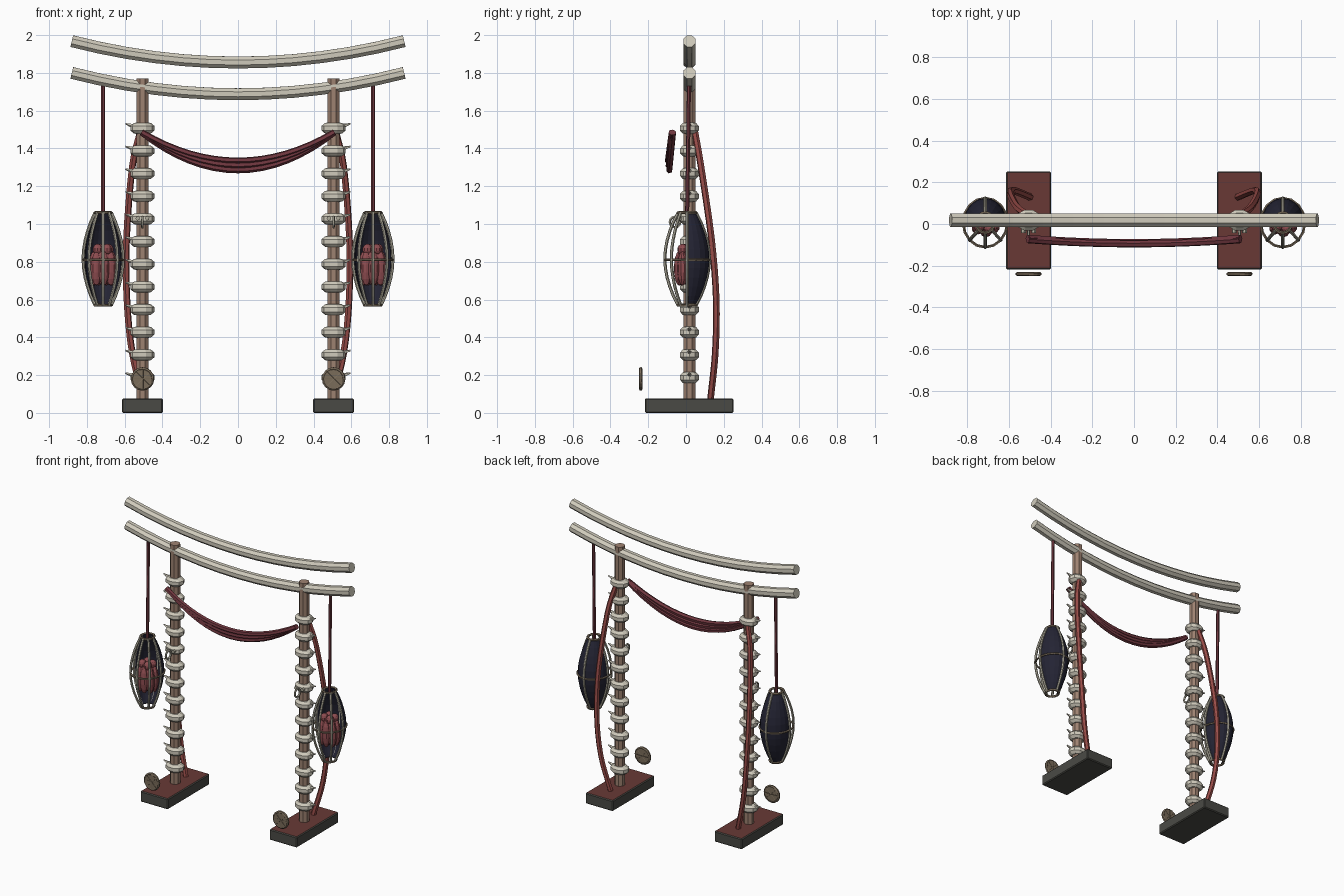
import bpy, bmesh, math
from mathutils import Vector

if "Cube" in bpy.data.objects:
    bpy.data.objects.remove(bpy.data.objects["Cube"])


def mat(name, r, g, b):
    m = bpy.data.materials.new(name)
    lin = [(c / 255 / 12.92) if c < 10 else ((c / 255 + 0.055) / 1.055) ** 2.4 for c in (r, g, b)]
    m.diffuse_color = (*lin, 1)
    m.use_nodes = True
    m.node_tree.nodes["Principled BSDF"].inputs["Base Color"].default_value = m.diffuse_color
    return m


BONE = mat("pale bone", 208, 203, 188)
RIB = mat("grey bone", 176, 172, 156)
WOOD = mat("tan wood", 158, 130, 113)
SINEW = mat("sinew red", 152, 76, 72)
CLOTH = mat("dark maroon", 112, 55, 63)
FLESH = mat("flesh pink", 142, 76, 80)
STONE = mat("dark stone", 74, 74, 69)
STAIN = mat("stained red stone", 104, 57, 53)
SHELL = mat("night navy", 36, 36, 52)
BRONZE = mat("old bronze", 122, 108, 90)


def finish(name, bm, *mats):
    bmesh.ops.recalc_face_normals(bm, faces=bm.faces)
    me = bpy.data.meshes.new(name)
    bm.to_mesh(me)
    bm.free()
    for m in mats:
        me.materials.append(m)
    ob = bpy.data.objects.new(name, me)
    bpy.context.collection.objects.link(ob)
    return ob


def tube(bm, pts, rad, sides=8, closed=False):
    """Sweep a regular polygon along a path; rad may be one value or one per point."""
    pts = [Vector(p) for p in pts]
    n = len(pts)
    rads = rad if isinstance(rad, list) else [rad] * n
    ref, rings = None, []
    for i, p in enumerate(pts):
        a = pts[(i - 1) % n] if closed or i > 0 else p
        b = pts[(i + 1) % n] if closed or i < n - 1 else p
        t = (b - a).normalized()
        if ref is None:
            ref = t.orthogonal()
        ref = (ref - t * ref.dot(t)).normalized()
        side = t.cross(ref)
        rings.append([bm.verts.new(p + rads[i] * (ref * math.cos(w) + side * math.sin(w)))
                      for w in ((k + 0.5) * 2 * math.pi / sides for k in range(sides))])
    for i in range(n if closed else n - 1):
        r, q = rings[i], rings[(i + 1) % n]
        for k in range(sides):
            j = (k + 1) % sides
            bm.faces.new((r[k], r[j], q[j], q[k]))
    if not closed:
        bm.faces.new(rings[0])
        bm.faces.new(rings[-1])


def smooth_path(pts, steps=4):
    """Catmull-Rom curve through a few points."""
    p = [Vector(v) for v in pts]
    p = [2 * p[0] - p[1]] + p + [2 * p[-1] - p[-2]]
    out = []
    for i in range(1, len(p) - 2):
        a, b, c, d = p[i - 1:i + 3]
        for k in range(steps):
            t = k / steps
            out.append(0.5 * (2 * b + (c - a) * t + (2 * a - 5 * b + 4 * c - d) * t * t
                              + (3 * b - a - 3 * c + d) * t ** 3))
    return out + [p[-2]]


def circle(c, r, axis="z", n=16):
    c, out = Vector(c), []
    for k in range(n):
        u, v = r * math.cos(2 * math.pi * k / n), r * math.sin(2 * math.pi * k / n)
        out.append(c + Vector({"x": (0, u, v), "y": (u, 0, v), "z": (u, v, 0)}[axis]))
    return out


def lathe(bm, prof, c, sides, a0=0.0, a1=2 * math.pi, sy=1.0):
    """Revolve (radius, height) points about a vertical line through c."""
    full = abs(a1 - a0 - 2 * math.pi) < 1e-6
    cols = []
    for k in range(sides if full else sides + 1):
        w = a0 + (a1 - a0) * k / sides
        cols.append([bm.verts.new((c[0] + r * math.cos(w), c[1] + sy * r * math.sin(w), c[2] + h))
                     for r, h in prof])
    for k in range(sides):
        a, b = cols[k], cols[(k + 1) % len(cols)]
        for i in range(len(prof) - 1):
            bm.faces.new((a[i], b[i], b[i + 1], a[i + 1]))


Y = 0.018   # depth of the posts and beams
PX = 0.506  # post offset

# Two bowed crossbeams
for name, z in (("lower_beam", 1.687), ("upper_beam", 1.855)):
    bm = bmesh.new()
    xs = [-0.88 + 1.76 * i / 12 for i in range(13)]
    tube(bm, [(x, Y, z + 0.113 * (x / 0.88) ** 2) for x in xs], 0.034)
    finish(name, bm, BONE)

# Three-strand swag across the front
bm = bmesh.new()
for k, sag in enumerate((0.15, 0.175, 0.2)):
    pts = []
    for i in range(17):
        t = -1 + i / 8
        pts.append((0.51 * t, -0.072 - 0.02 * (1 - t * t) + 0.004 * (k - 1), 1.485 - sag * (1 - t * t)))
    tube(bm, pts, 0.017, 6)
finish("swag", bm, CLOTH)


def lantern_r(t):  # cage radius, t from 0 (bottom) to 1 (top)
    return 0.048 + 0.07 * math.sin(math.pi * t) ** 0.9


for s, tag in ((-1, "left"), (1, "right")):
    px = s * PX

    # Footing with a stained top
    bm = bmesh.new()
    bmesh.ops.create_cube(bm, size=1)
    for v in bm.verts:
        v.co = Vector((px + v.co.x * 0.216, 0.017 + v.co.y * 0.47, 0.038 + v.co.z * 0.076))
    bmesh.ops.bevel(bm, geom=bm.edges[:], offset=0.006, segments=1, affect='EDGES')
    bm.normal_update()
    for f in bm.faces:
        f.material_index = int(f.normal.z > 0.9)
    finish(tag + "_footing", bm, STONE, STAIN)

    # Post
    bm = bmesh.new()
    tube(bm, [(px, Y, 0.07), (px, Y, 1.77)], 0.034)
    finish(tag + "_post", bm, WOOD)

    # Vertebrae with outward spurs
    bm = bmesh.new()
    prof = [(0.03, -0.03), (0.045, -0.028), (0.064, -0.012), (0.064, 0.012), (0.045, 0.028), (0.03, 0.03)]
    for i in range(12):
        z = 0.187 + 0.12 * i
        lathe(bm, prof, (px, Y, z), 10, sy=0.82)
        tube(bm, [(px + s * 0.05, Y, z + 0.012), (px + s * 0.09, Y, z + 0.024)], [0.012, 0.004], 5)
    finish(tag + "_vertebrae", bm, BONE)

    # Small ring on the front of the post
    bm = bmesh.new()
    tube(bm, circle((px, -0.058, 1.01), 0.028, "x", 12), 0.007, 5, True)
    for d in (-0.025, 0.025):
        tube(bm, [(px + d, -0.02, 1.03), (px + d, -0.042, 1.03)], 0.012, 6)
    finish(tag + "_post_ring", bm, RIB)

    # Sinew bowing behind the post
    bm = bmesh.new()
    pts = [(0.515, 0.045, 1.5), (0.56, 0.08, 1.3), (0.59, 0.135, 0.92), (0.588, 0.16, 0.6),
           (0.56, 0.155, 0.32), (0.5, 0.13, 0.075)]
    tube(bm, smooth_path([(s * x, y, z) for x, y, z in pts]), 0.018, 6)
    finish(tag + "_sinew", bm, SINEW)

    # Spoked medallion in front of the footing
    bm = bmesh.new()
    c = (px, -0.24, 0.18)
    tube(bm, circle(c, 0.053, "y", 16), 0.010, 6, True)
    tube(bm, circle(c, 0.03, "y", 12), 0.008, 5, True)
    tube(bm, [(px, -0.232, 0.18), (px, -0.248, 0.18)], 0.053, 16)
    for k in range(4):
        w = k * math.pi / 4
        dx, dz = 0.05 * math.cos(w), 0.05 * math.sin(w)
        tube(bm, [(px - dx, -0.24, 0.18 - dz), (px + dx, -0.24, 0.18 + dz)], 0.0095, 5)
    finish(tag + "_medallion", bm, BRONZE)

    # Hanging rope
    lx, ly, z0, h = s * 0.714, 0.006, 0.57, 0.49
    bm = bmesh.new()
    tube(bm, [(lx, ly, 1.05), (lx, ly + 0.01, 1.75)], 0.011, 6)
    finish(tag + "_rope", bm, CLOTH)

    # Lantern cage ribs
    bm = bmesh.new()
    for deg in (0, 90, 180, 225, 270, 315):
        w = math.radians(deg)
        pts = []
        for i in range(11):
            r = lantern_r(i / 10)
            pts.append((lx + 0.9 * r * math.cos(w), ly + r * math.sin(w), z0 + h * i / 10))
        tube(bm, pts, 0.0085, 6)
    finish(tag + "_lantern_ribs", bm, RIB)

    # Lantern hoops
    bm = bmesh.new()
    for t, r in ((0, 0.008), (0.49, 0.007), (1, 0.008)):
        pts = circle((lx, ly, z0 + h * t), lantern_r(t), "z", 16)
        tube(bm, [(lx + (p.x - lx) * 0.9, p.y, p.z) for p in pts], r, 5, True)
    finish(tag + "_lantern_hoops", bm, BRONZE)

    # Dark half shell at the back, with thickness
    bm = bmesh.new()
    outer = [(lantern_r(i / 10) - 0.005, h * i / 10) for i in range(11)]
    inner = [(r - 0.006, z) for r, z in outer[::-1]]
    lathe(bm, outer + inner + outer[:1], (lx * 1.0, ly, z0), 10, 0, math.pi, 1.05)
    for v in bm.verts:
        v.co.x = lx + (v.co.x - lx) * 0.9
    finish(tag + "_lantern_shell", bm, SHELL)

    # Lobed flesh inside
    bm = bmesh.new()

    def blob(x, y, z, rx, ry, rz):
        vs = bmesh.ops.create_uvsphere(bm, u_segments=10, v_segments=7, radius=1)["verts"]
        for v in vs:
            v.co = Vector((lx + x + v.co.x * rx, ly + y + v.co.y * ry, z + v.co.z * rz))

    blob(0, 0, 0.775, 0.065, 0.06, 0.10)
    for k in range(7):
        w = 2 * math.pi * k / 7 + 0.3
        blob(0.048 * math.cos(w), 0.042 * math.sin(w), 0.765, 0.03, 0.028, 0.092)
    for k in range(4):
        w = math.pi / 2 * k + 0.6
        blob(0.035 * math.cos(w), 0.03 * math.sin(w), 0.865, 0.027, 0.027, 0.03)
    finish(tag + "_lantern_flesh", bm, FLESH)
